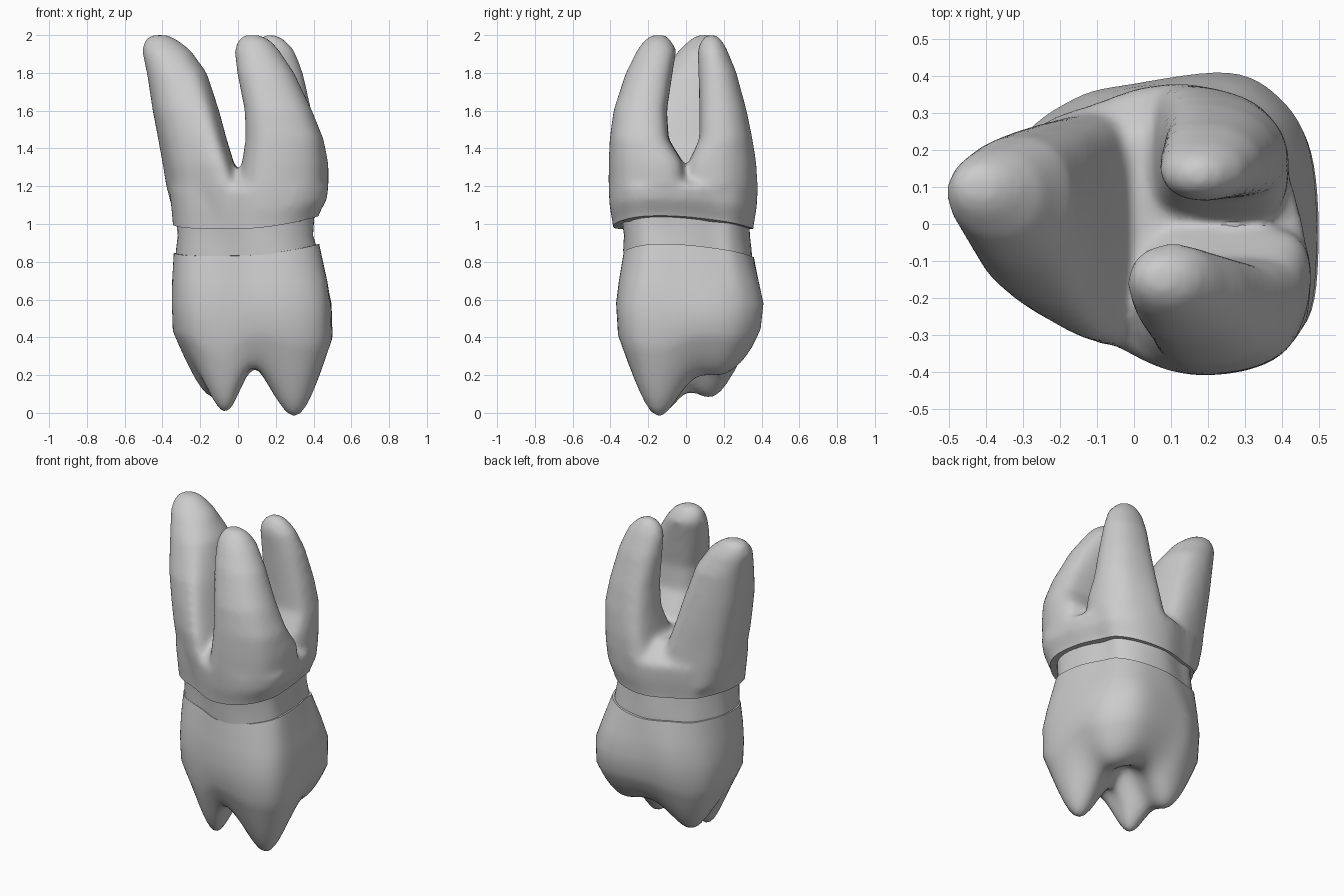
import bpy
import bmesh
from math import sin, cos, exp
from mathutils import Vector

cube = bpy.data.objects.get("Cube")
if cube:
    bpy.data.objects.remove(cube)

# One plain grey for the whole model
grey = bpy.data.materials.new("plain grey")
grey.use_nodes = True
grey.diffuse_color = (0.6, 0.6, 0.6, 1)
grey.node_tree.nodes["Principled BSDF"].inputs["Base Color"].default_value = (0.6, 0.6, 0.6, 1)


def smooth_closed(points, steps=6):
    """Closed smooth curve through the points, fitted into a -1..1 square."""
    curve, n = [], len(points)
    for i in range(n):
        a, b, c, d = (Vector(points[(i + k) % n]) for k in (-1, 0, 1, 2))
        for s in range(steps):
            t = s / steps
            curve.append(0.5 * (2 * b + (c - a) * t + (2 * a - 5 * b + 4 * c - d) * t * t
                                + (3 * b - a - 3 * c + d) * t ** 3))
    low = Vector([min(p[k] for p in curve) for k in (0, 1)])
    high = Vector([max(p[k] for p in curve) for k in (0, 1)])
    mid, half = (low + high) / 2, (high - low) / 2
    return [Vector(((p.x - mid.x) / half.x, (p.y - mid.y) / half.y)) for p in curve]


def ring(bm, outline, z, x0, x1, y0, y1):
    """One section: the outline stretched to the given x and y limits."""
    return [bm.verts.new(((x0 + x1) / 2 + u * (x1 - x0) / 2,
                          (y0 + y1) / 2 + v * (y1 - y0) / 2, z)) for u, v in outline]


def bridge(bm, lower, upper):
    n = len(lower)
    for i in range(n):
        j = (i + 1) % n
        bm.faces.new((lower[i], lower[j], upper[j], upper[i]))


def loft(bm, outline, sections, rounding=0):
    """Closed skin over sections from bottom to top, turning round near the top."""
    rings = []
    for s in sections:
        t = rounding * min(1, max(0, (s[0] - 1.2) / .75)) ** 1.5
        rings.append(ring(bm, [p.lerp(p.normalized(), t) for p in outline], *s))
    for lower, upper in zip(rings, rings[1:]):
        bridge(bm, lower, upper)
    bm.faces.new(rings[0][::-1])
    bm.faces.new(rings[-1])


def make_object(name, bm):
    bmesh.ops.recalc_face_normals(bm, faces=bm.faces)
    mesh = bpy.data.meshes.new(name)
    bm.to_mesh(mesh)
    bm.free()
    mesh.materials.append(grey)
    obj = bpy.data.objects.new(name, mesh)
    bpy.context.collection.objects.link(obj)
    return obj


def shade(obj):
    bpy.ops.object.select_all(action='DESELECT')
    obj.select_set(True)
    bpy.context.view_layer.objects.active = obj
    bpy.ops.object.shade_smooth_by_angle(angle=0.7)


def rim_wave(x, y):
    """Saddle-like rise of the two gum-line rims."""
    return 0.05 * x + 0.11 * x * x - 0.22 * y * y - 0.12 * x * y


# Plans of the crown at its widest and of the trunk, point for point
body = smooth_closed([(.5, -.05), (.48, .2), (.4, .34), (.26, .41), (0, .38), (-.16, .34),
                      (-.31, .22), (-.35, 0), (-.28, -.19), (-.1, -.28), (.12, -.365),
                      (.34, -.36), (.47, -.27)])
trunk = smooth_closed([(.46, -.05), (.41, .15), (.375, .27), (.25, .36), (.06, .385),
                       (-.12, .33), (-.27, .26), (-.37, .05), (-.32, -.19), (-.1, -.31),
                       (.1, -.405), (.32, -.395), (.46, -.27)])

# Crown: walls, then a chewing surface with cusps pushed down and grooves pushed up
bumps = [(.31, -.15, .27, .155), (-.06, -.14, .25, .135), (-.14, .14, .165, .15),
         (.33, .2, .06, .14), (.1, .03, -.1, .12), (.06, -.15, -.11, .08)]


def chewing_height(x, y, u):
    z = .23 + .22 * u ** 4
    return z - sum(a * exp(-((x - cx) ** 2 + (y - cy) ** 2) / s ** 2) for cx, cy, a, s in bumps)


bm = bmesh.new()
walls = [(.85, -.34, .43, -.33, .36), (.7, -.35, .475, -.355, .39),
         (.58, -.35, .495, -.37, .41), (.45, -.345, .5, -.36, .395)]
rings = []
for w, blend in zip(walls, (1, .5, 0, 0)):
    rings.append(ring(bm, [p.lerp(q, blend) for p, q in zip(body, trunk)], *w))
for v in rings[0]:
    v.co.z += rim_wave(v.co.x, v.co.y)
bm.faces.new(rings[0])
centre = Vector((.08, .02, 0))
steps = 16
edge = [v.co.copy() for v in rings[-1]]
for k in range(steps, 0, -1):
    u = k / steps
    if k < steps:
        rings.append([bm.verts.new(centre.lerp(p, u)) for p in edge])
    for v in rings[-1]:
        v.co.z = chewing_height(v.co.x, v.co.y, u)
for upper, lower in zip(rings, rings[1:]):
    bridge(bm, lower, upper)
pit = bm.verts.new((centre.x, centre.y, chewing_height(centre.x, centre.y, 0)))
last = rings[-1]
for i, v in enumerate(last):
    bm.faces.new((pit, last[(i + 1) % len(last)], v))
shade(make_object("crown", bm))

# Neck: slightly uneven inset band between crown and roots
bm = bmesh.new()
loft(bm, trunk, [(.78, -.33, .42, -.325, .35), (.86, -.33, .42, -.33, .35),
                 (.94, -.32, .4, -.33, .335), (1.06, -.33, .405, -.345, .335)])
for i, v in enumerate(bm.verts):
    v.co.xy *= 1 + .01 * sin(i * 0.55) * cos(v.co.z * 30)
shade(make_object("neck", bm))

# Roots: a trunk and three tapering roots fused into one skin
bm = bmesh.new()
loft(bm, trunk, [(.85, -.335, .41, -.375, .35), (1, -.345, .425, -.385, .355),
                 (1.1, -.355, .47, -.405, .375), (1.19, -.365, .48, -.41, .38),
                 (1.29, -.22, .34, -.27, .26)])
# Wedge-shaped plan of each root where it leaves the trunk
inner_plan = smooth_closed([(-.4, .08), (-.34, -.17), (-.2, -.28), (-.04, -.34), (.02, -.2),
                            (.03, .05), (0, .24), (-.1, .29), (-.25, .26), (-.36, .2)])
front_plan = smooth_closed([(0, -.12), (.01, -.3), (.1, -.4), (.28, -.4), (.42, -.33),
                            (.48, -.16), (.44, -.02), (.25, 0), (.08, -.01)])
back_plan = smooth_closed([(.02, .06), (.2, 0), (.37, .02), (.41, .15), (.38, .26),
                           (.28, .35), (.08, .385), (.01, .28)])
roots = [
    (inner_plan,
     [(1.05, -.34, .05, -.32, .31), (1.2, -.38, .02, -.33, .3), (1.32, -.4, -.02, -.32, .29),
      (1.45, -.425, -.06, -.285, .28), (1.6, -.455, -.1, -.235, .265), (1.8, -.485, -.165, -.13, .24),
      (1.92, -.51, -.25, -.04, .2), (1.975, -.495, -.32, .02, .17), (2, -.46, -.37, .06, .14)]),
    (front_plan,
     [(1.05, 0, .44, -.39, 0), (1.2, 0, .48, -.41, 0), (1.32, .02, .48, -.41, -.01),
      (1.45, .04, .455, -.405, -.09), (1.6, .035, .395, -.385, -.1), (1.8, -.005, .3, -.32, -.07),
      (1.92, -.02, .22, -.26, -.05), (1.975, 0, .17, -.22, -.08), (2, .03, .12, -.18, -.11)]),
    (back_plan,
     [(1.05, 0, .39, 0, .355), (1.2, .02, .42, 0, .38), (1.32, .05, .42, .01, .375),
      (1.45, .07, .415, .07, .355), (1.6, .08, .39, .07, .325), (1.8, .07, .345, .065, .27),
      (1.92, .07, .3, .06, .22), (1.975, .1, .25, .08, .19), (2, .14, .21, .11, .16)]),
]
for plan, sections in roots:
    loft(bm, plan, sections, 1)
obj = make_object("roots", bm)
remesh = obj.modifiers.new("fuse", 'REMESH')
remesh.mode = 'VOXEL'
remesh.voxel_size = 0.018
soften = obj.modifiers.new("soften", 'SMOOTH')
soften.factor = 0.5
soften.iterations = 12

# Trim the fused skin to a crisp wavy rim
bm = bmesh.new()
bm.from_object(obj, bpy.context.evaluated_depsgraph_get())
obj.modifiers.clear()
bmesh.ops.bisect_plane(bm, geom=bm.verts[:] + bm.edges[:] + bm.faces[:],
                       plane_co=(0, 0, 1), plane_no=(0, 0, 1), clear_inner=True)
bmesh.ops.holes_fill(bm, edges=[e for e in bm.edges if e.is_boundary], sides=0)
for v in bm.verts:
    fade = max(0, 1 - (v.co.z - 1) / .25)
    v.co.z += fade * rim_wave(v.co.x, v.co.y)
bm.to_mesh(obj.data)
bm.free()
shade(obj)
